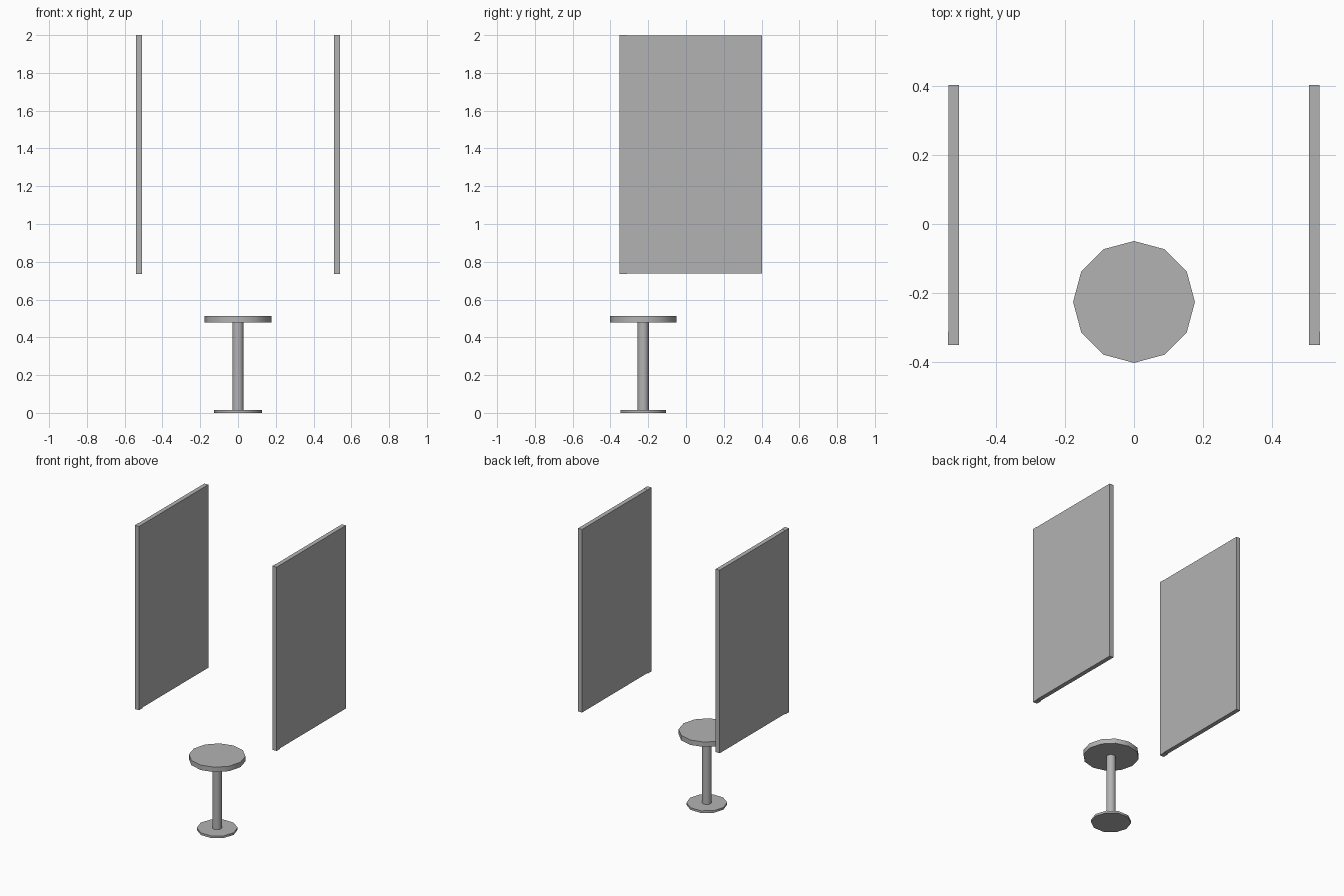
import bpy
import math

if "Cube" in bpy.data.objects:
    bpy.data.objects.remove(bpy.data.objects["Cube"])

grey = bpy.data.materials.new("mid grey")
grey.diffuse_color = (0.45, 0.45, 0.45, 1)
grey.use_nodes = True
grey.node_tree.nodes["Principled BSDF"].inputs["Base Color"].default_value = grey.diffuse_color

STOOL_Y = -0.2265


def box(name, x0, x1, y0, y1, z0, z1):
    bpy.ops.mesh.primitive_cube_add(
        size=1, location=((x0 + x1) / 2, (y0 + y1) / 2, (z0 + z1) / 2))
    ob = bpy.context.object
    ob.name = name
    ob.scale = (x1 - x0, y1 - y0, z1 - z0)
    bpy.ops.object.transform_apply(location=False, rotation=False, scale=True)
    ob.data.materials.append(grey)


def disc(name, radius, z0, z1, sides, turn=0):
    bpy.ops.mesh.primitive_cylinder_add(
        vertices=sides, radius=radius, depth=z1 - z0,
        location=(0, STOOL_Y, (z0 + z1) / 2), rotation=(0, 0, turn))
    ob = bpy.context.object
    ob.name = name
    ob.data.materials.append(grey)
    bpy.ops.object.shade_smooth_by_angle(angle=math.radians(40))


# Stool: ten-sided foot, slim post, twelve-sided seat
disc("stool_base", 0.127, 0.0, 0.015, 10, math.radians(90))
disc("stool_post", 0.03, 0.015, 0.479, 12)
disc("stool_seat", 0.177, 0.479, 0.513, 12)

# Two hanging divider panels, each with a slightly proud strip on the front edge
for side, sx in (("left", -1), ("right", 1)):
    inner, outer = 0.508, 0.54
    x0, x1 = sorted((sx * inner, sx * outer))
    box(side + "_panel_edge_strip", x0, x1, -0.351, -0.312, 0.735, 2.0)
    box(side + "_panel", x0 + 0.001, x1 - 0.001, -0.312, 0.4035, 0.739, 1.999)
